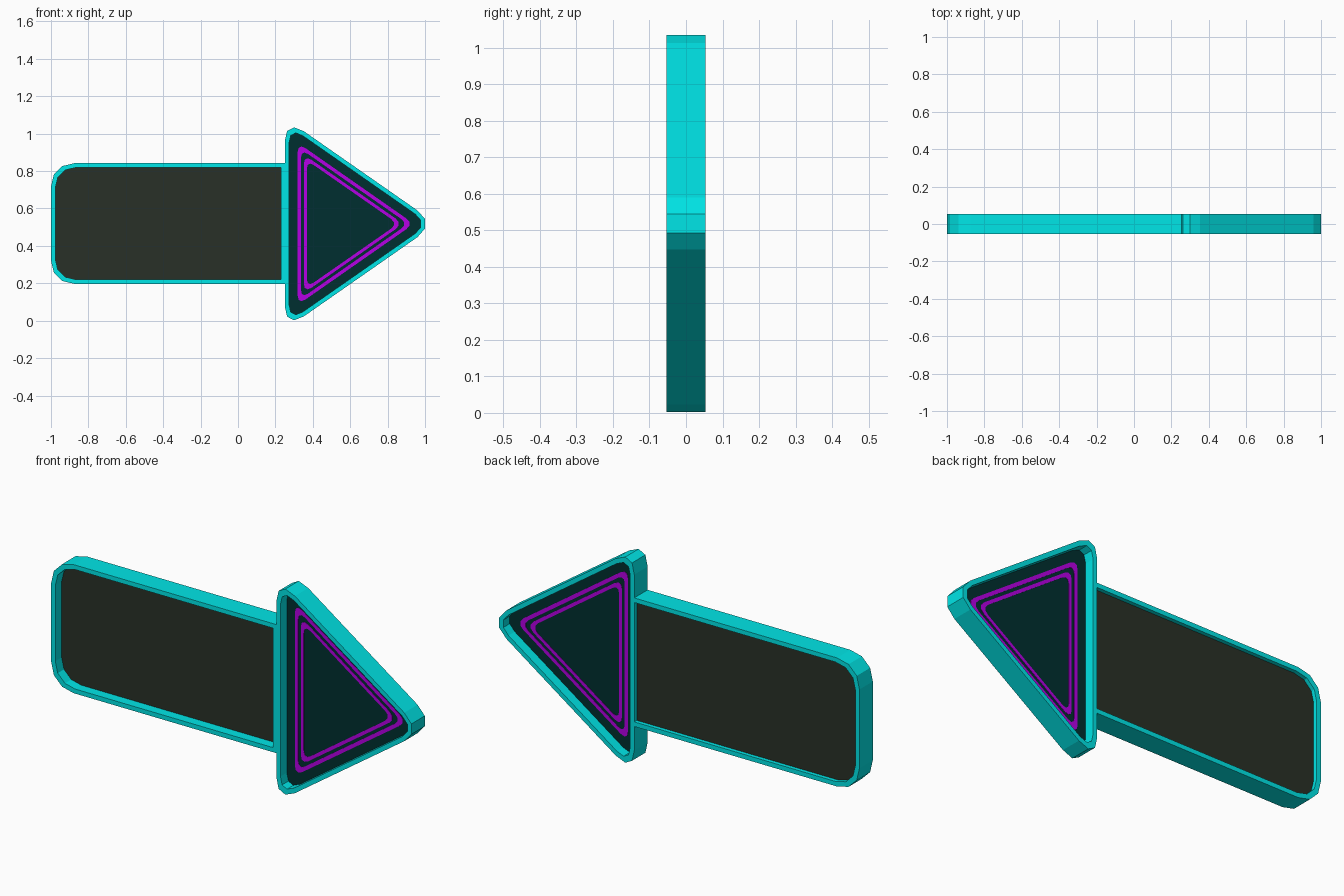
import bpy, bmesh
from mathutils import Vector

cube = bpy.data.objects.get("Cube")
if cube:
    bpy.data.objects.remove(cube, do_unlink=True)


def material(name, rgb):
    mat = bpy.data.materials.new(name)
    mat.use_nodes = True
    mat.diffuse_color = (*rgb, 1)
    bsdf = next(n for n in mat.node_tree.nodes if n.type == 'BSDF_PRINCIPLED')
    bsdf.inputs["Base Color"].default_value = (*rgb, 1)
    return mat


cyan = material("cyan frame", (0, 0.82, 0.83))
charcoal = material("charcoal panel", (0.022, 0.03, 0.02))
teal = material("dark teal panel", (0, 0.028, 0.029))
purple = material("purple stripe", (0.46, 0, 0.78))


def inset(corners, d):
    """Move every edge of a counter-clockwise polygon inward by d."""
    result = []
    for i, c in enumerate(corners):
        a = (corners[i - 1] - c).normalized()
        b = (corners[(i + 1) % len(corners)] - c).normalized()
        result.append(c + (a + b) * d / abs(a.cross(b)))
    return result


def rounded(corners, cuts):
    """Replace each corner by a short three-segment curve."""
    points = []
    for i, c in enumerate(corners):
        if cuts[i] == 0:
            points.append(c)
            continue
        p = c + (corners[i - 1] - c).normalized() * cuts[i]
        q = c + (corners[(i + 1) % len(corners)] - c).normalized() * cuts[i]
        for t in (0, 1 / 3, 2 / 3, 1):
            u, v, w = (1 - t) ** 2, 1.6 * t * (1 - t), t * t
            points.append((p * u + c * v + q * w) / (u + v + w))
    return points


def slab(name, y0, y1, mat, outer, inner=None):
    """Extrude an outline from y0 to y1, optionally with an opening in it."""
    bm = bmesh.new()

    def loop(points, y):
        return [bm.verts.new((p.x, y, p.y)) for p in points]

    def bridge(a, b):
        n = len(a)
        for i in range(n):
            j = (i + 1) % n
            bm.faces.new((a[i], a[j], b[j], b[i]))

    front, back = loop(outer, y0), loop(outer, y1)
    bridge(front, back)
    if inner:
        front_in, back_in = loop(inner, y0), loop(inner, y1)
        bridge(front_in, front)
        bridge(back, back_in)
        bridge(back_in, front_in)
    else:
        bm.faces.new(front)
        bm.faces.new(back)
    bmesh.ops.recalc_face_normals(bm, faces=bm.faces)
    mesh = bpy.data.meshes.new(name)
    bm.to_mesh(mesh)
    bm.free()
    mesh.materials.append(mat)
    obj = bpy.data.objects.new(name, mesh)
    bpy.context.collection.objects.link(obj)


def box(x0, x1, z0, z1):
    return [Vector(p) for p in ((x0, z0), (x1, z0), (x1, z1), (x0, z1))]


DEPTH = 0.053
RIM = 0.023
MID = 0.518
LOW, HIGH, JOIN = 0.197, 0.842, 0.25

# Shaft: frame with two rounded corners, and a panel set deeper on the front
shaft_hole = rounded(inset(box(-1, JOIN + RIM, LOW, HIGH), RIM), (0.11, 0, 0, 0.11))
slab("shaft_frame", -DEPTH, DEPTH, cyan,
     rounded(box(-1, JOIN + 0.01, LOW, HIGH), (0.125, 0, 0, 0.125)), shaft_hole)
slab("shaft_panel", -0.003, 0.033, charcoal, shaft_hole)

# Upright bar closing the front of the shaft frame beside the head
slab("shaft_end_bar", -DEPTH, 0, cyan, box(0.23, JOIN + 0.005, LOW + 0.01, HIGH - 0.01))

# Arrow head: rounded triangular frame and panel
head = [Vector(p) for p in ((JOIN, MID - 0.566), (1.062, MID), (JOIN, MID + 0.566))]
head_hole = rounded(inset(head, RIM), [0.09] * 3)
slab("head_frame", -DEPTH, DEPTH, cyan, rounded(head, [0.125] * 3), head_hole)
slab("head_panel", -0.003, 0.003, teal, head_hole)

# Painted triangular stripes, showing on both sides of the head panel
for name, start, end in (("outer_stripe", 0.069, 0.087), ("inner_stripe", 0.102, 0.118)):
    slab(name, -0.0045, 0.0045, purple,
         rounded(inset(head, start), [0.05] * 3),
         rounded(inset(head, end), [0.045] * 3))
